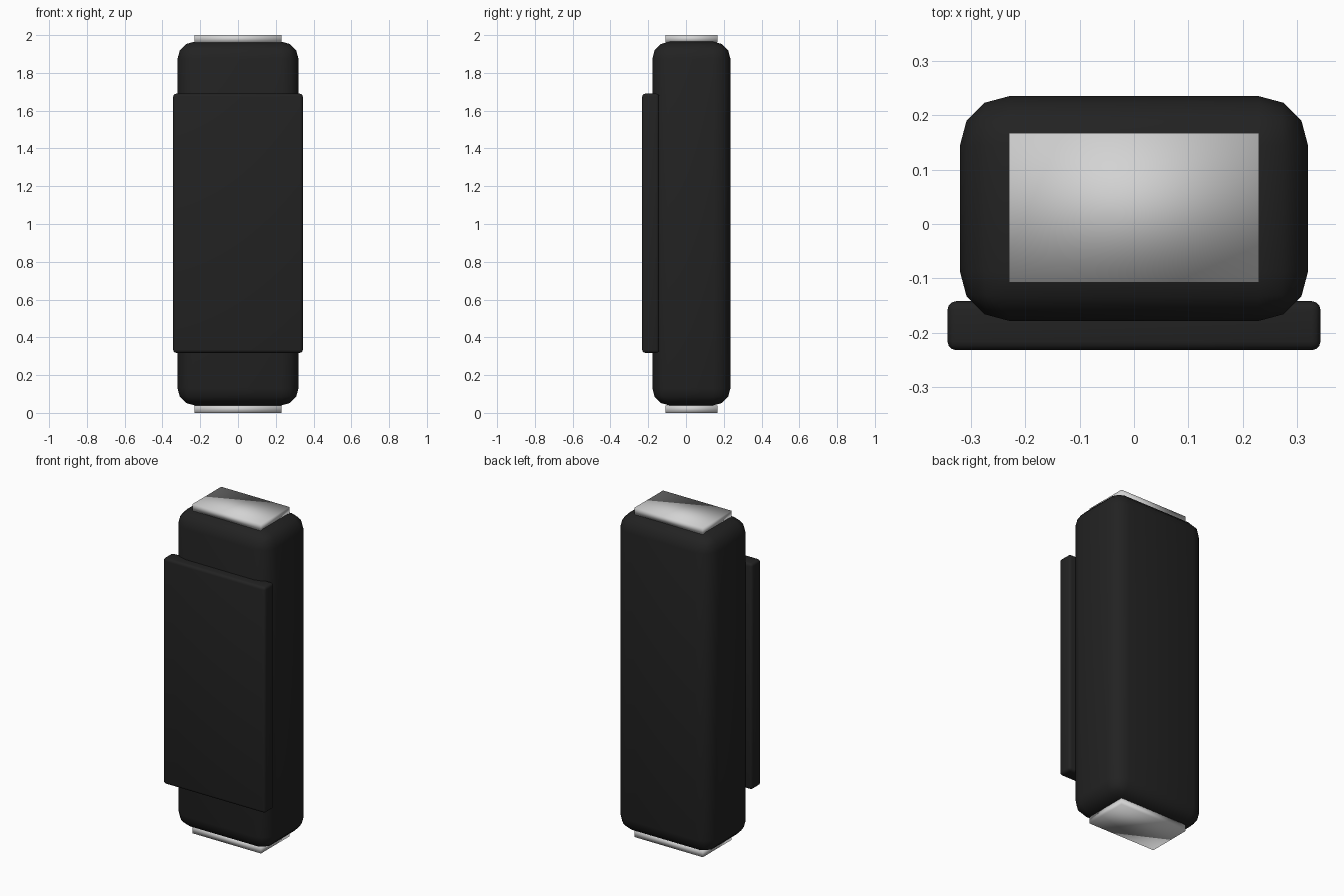
import bpy

if "Cube" in bpy.data.objects:
    bpy.data.objects.remove(bpy.data.objects["Cube"])


def material(name, rgb):
    m = bpy.data.materials.new(name)
    m.diffuse_color = (*rgb, 1)
    m.use_nodes = True
    m.node_tree.nodes["Principled BSDF"].inputs["Base Color"].default_value = m.diffuse_color
    return m


def box(name, lo, hi, mat, bevel=0.0, segments=3):
    size = [b - a for a, b in zip(lo, hi)]
    bpy.ops.mesh.primitive_cube_add(size=1, location=[(a + b) / 2 for a, b in zip(lo, hi)])
    ob = bpy.context.object
    ob.name = name
    ob.scale = size
    bpy.ops.object.transform_apply(location=False, rotation=False, scale=True)
    ob.data.materials.append(mat)
    if bevel:
        mod = ob.modifiers.new("rounding", 'BEVEL')
        mod.width = bevel
        mod.segments = segments
        bpy.ops.object.modifier_apply(modifier=mod.name)
    bpy.ops.object.shade_smooth()
    return ob


black = material("matte black", (0.016, 0.016, 0.016))
silver = material("light silver", (0.65, 0.65, 0.65))

# Rounded main body
box("body", (-0.32, -0.178, 0.04), (0.32, 0.235, 1.965), black, 0.09)

# Raised front panel
panel = box("front_panel", (-0.343, -0.232, 0.318), (0.343, -0.142, 1.69), black, 0.016)
bpy.ops.object.shade_smooth_by_angle()

# Metal end plates, overhanging the rounded ends slightly
for name, z in (("bottom_plate", 0.0), ("top_plate", 1.96)):
    box(name, (-0.23, -0.108, z), (0.23, 0.167, z + 0.04), silver)
